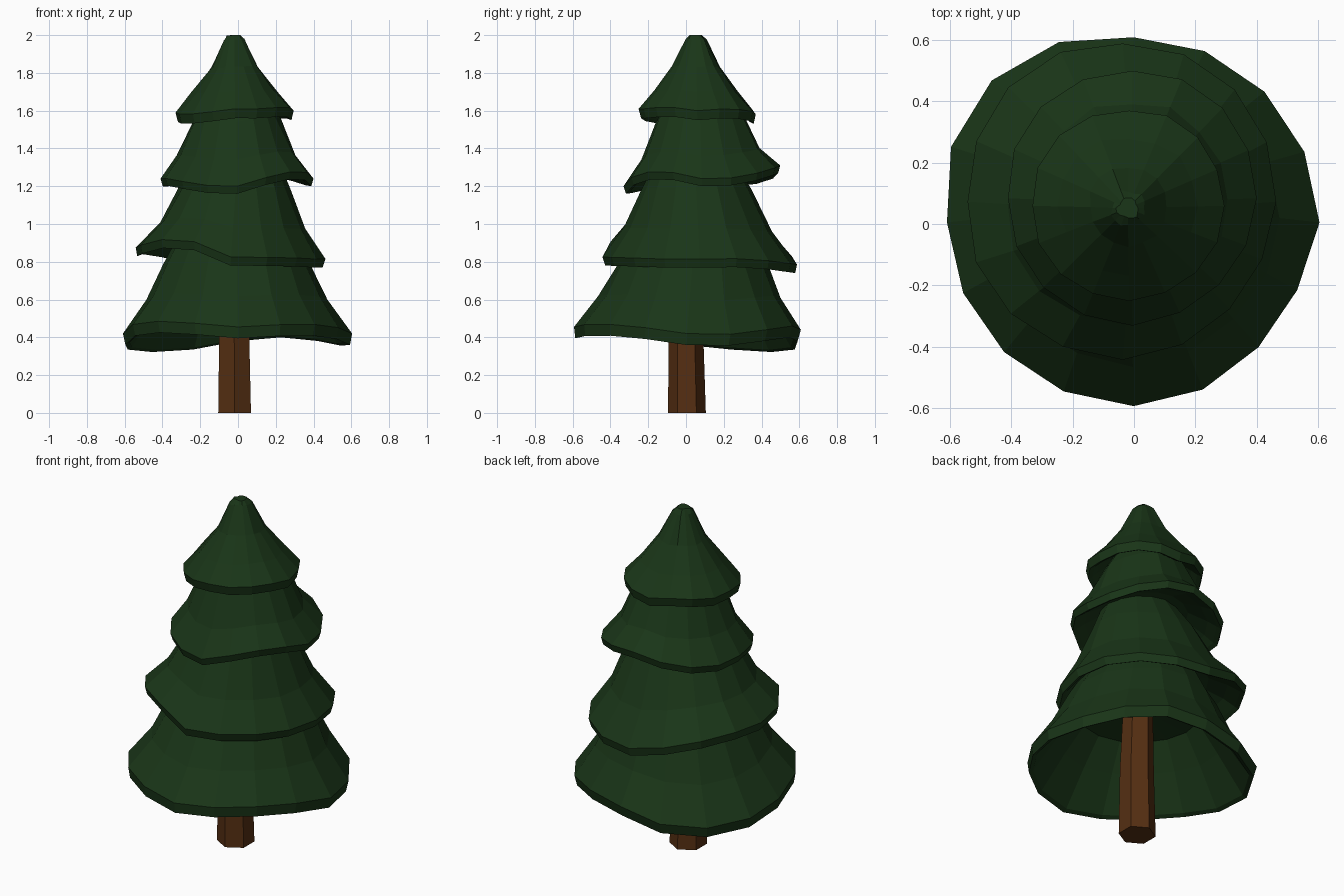
import bpy, bmesh, math, random

if "Cube" in bpy.data.objects:
    bpy.data.objects.remove(bpy.data.objects["Cube"])

random.seed(4)
SIDES = 16


def material(name, rgb):
    m = bpy.data.materials.new(name)
    m.diffuse_color = (*rgb, 1)
    m.use_nodes = True
    m.node_tree.nodes["Principled BSDF"].inputs["Base Color"].default_value = m.diffuse_color
    return m


def make_object(name, rings, mat):
    """Loft a list of vertex rings into a flat-faced closed mesh."""
    bm = bmesh.new()
    loops = [[bm.verts.new(p) for p in ring] for ring in rings]
    n = len(loops[0])
    for a, b in zip(loops, loops[1:]):
        for i in range(n):
            j = (i + 1) % n
            bm.faces.new((a[i], a[j], b[j], b[i]))
    bm.faces.new(loops[0][::-1])
    bm.faces.new(loops[-1])
    bmesh.ops.recalc_face_normals(bm, faces=bm.faces)
    me = bpy.data.meshes.new(name)
    bm.to_mesh(me)
    bm.free()
    me.materials.append(mat)
    ob = bpy.data.objects.new(name, me)
    bpy.context.collection.objects.link(ob)
    return ob


def cyclic(keys, turn):
    """Smooth value at a fraction of a turn from evenly spaced keys."""
    n = len(keys)
    f = turn * n
    i = int(f)
    t = f - i
    a, b, c, d = (keys[(i + k) % n] for k in (-1, 0, 1, 2))
    return b + 0.5 * t * (c - a + t * (2 * a - 5 * b + 4 * c - d + t * (3 * (b - c) + d - a)))


def tier(name, rim_c, top_c, radii, heights, lip, outer, inner, mat):
    """Ragged skirt: hollow inside, drooping lip, then outer slope to the top."""
    mr, mz = sum(radii) / len(radii), sum(heights) / len(heights)
    top_z = outer[-1][1]
    # (radius, height, how much of the ragged rim shape is kept)
    rows = [(r, z, w, 0) for r, z, w in inner]
    rows += [(mr - 0.035, mz + 0.012, 1, 0), (mr - 0.012, mz, 1, 0), (mr, mz + lip, 1, 0)]
    rows += [(r, z, 0.55 * (1 - k / len(outer)), 0.008) for k, (r, z) in enumerate(outer)]
    rings = []
    for r, z, w, jit in rows:
        t = min(1, max(0, (z - mz) / (top_z - mz)))
        cx = rim_c[0] + (top_c[0] - rim_c[0]) * t
        cy = rim_c[1] + (top_c[1] - rim_c[1]) * t
        ring = []
        for i in range(SIDES):
            u = i / SIDES
            rr = r * (1 + w * (cyclic(radii, u) / mr - 1)) + random.uniform(-jit, jit)
            zz = z + w * (cyclic(heights, u) - mz)
            a = u * math.tau
            ring.append((cx + rr * math.cos(a), cy + rr * math.sin(a), min(zz, 2.0)))
        rings.append(ring)
    return make_object(name, rings, mat)


green = material("needles", (0.010, 0.036, 0.009))
brown = material("bark", (0.09, 0.028, 0.006))

# Hexagonal trunk, slightly tapered
trunk = []
for z, r, cx, cy in ((0, 0.1, -0.018, 0.005), (0.4, 0.092, -0.02, 0.0), (0.8, 0.08, -0.02, 0.01)):
    trunk.append([(cx + r * math.cos(math.radians(30 + 60 * k)),
                   cy + r * math.sin(math.radians(30 + 60 * k)), z) for k in range(6)])
make_object("trunk", trunk, brown)

# Four foliage tiers; rim radii and heights every 30 degrees from +x
tier("bottom_tier", (0, 0), (-0.01, 0.05),
     [.605, .60, .605, .603, .645, .652, .608, .60, .595, .598, .585, .57],
     [.36, .36, .40, .38, .325, .33, .36, .42, .42, .395, .41, .40],
     0.06, [(.485, .61), (.395, .79), (.28, .98)],
     [(.09, .76, 0), (.33, .74, .1), (.44, .59, .5)], green)

tier("lower_middle_tier", (-0.04, 0.075), (-0.0, 0.045),
     [.50, .51, .52, .515, .53, .52, .505, .52, .51, .515, .50, .49],
     [.77, .77, .75, .74, .80, .84, .83, .85, .88, .78, .78, .77],
     0.045, [(.39, .99), (.29, 1.2), (.2, 1.36)],
     [(.1, .93, 0), (.33, .92, .2), (.42, .86, .7)], green)

tier("upper_middle_tier", (-0.005, 0.085), (-0.01, 0.07),
     [.405, .41, .42, .415, .42, .42, .405, .41, .41, .415, .40, .40],
     [1.20, 1.21, 1.25, 1.27, 1.23, 1.20, 1.20, 1.20, 1.17, 1.16, 1.22, 1.24],
     0.04, [(.315, 1.37), (.23, 1.56), (.13, 1.72)],
     [(.08, 1.33, 0), (.23, 1.32, .2), (.33, 1.26, .7)], green)

tier("top_tier", (-0.015, 0.06), (-0.02, 0.052),
     [.31, .31, .32, .31, .32, .325, .315, .32, .31, .31, .305, .31],
     [1.55, 1.56, 1.55, 1.53, 1.56, 1.54, 1.54, 1.53, 1.54, 1.56, 1.56, 1.57],
     0.05, [(.225, 1.7), (.13, 1.83), (.055, 1.975), (.035, 2.0)],
     [(.06, 1.66, 0), (.17, 1.65, .2), (.25, 1.59, .7)], green)
